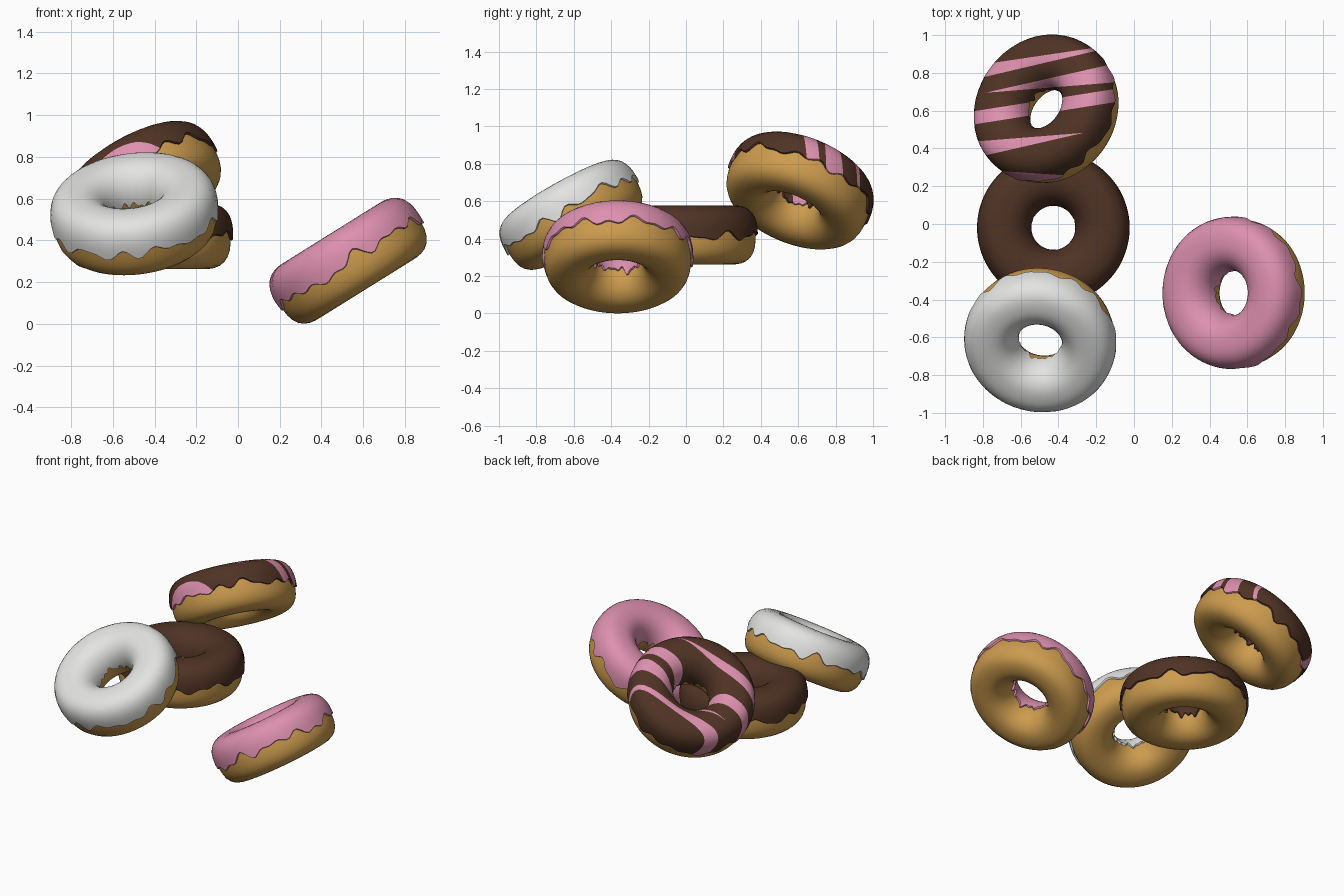
import bpy, bmesh, math, random
from mathutils import Vector

if "Cube" in bpy.data.objects:
    bpy.data.objects.remove(bpy.data.objects["Cube"])

R, A, B = 0.26, 0.132, 0.152      # ring radius, tube half width, tube half height
THICK = 0.012                     # icing thickness
NU = 112                          # steps around the ring


def material(name, rgb):
    m = bpy.data.materials.new(name)
    m.diffuse_color = (*rgb, 1)
    m.use_nodes = True
    m.node_tree.nodes["Principled BSDF"].inputs["Base Color"].default_value = m.diffuse_color
    return m


DOUGH = material("baked dough", (0.61, 0.33, 0.077))
PINK = material("pink icing", (0.73, 0.28, 0.43))
CHOC = material("chocolate icing", (0.08, 0.033, 0.018))
WHITE = material("white icing", (0.77, 0.77, 0.76))


def tube_point(u, t, grow):
    """Point on the ring: squarish outside, rounder towards the hole."""
    c, s = math.cos(t), math.sin(t)
    p = 2.7 if c > 0 else 2.1
    k = (abs(c) ** p + abs(s) ** p) ** (-1 / p)
    rho = R + (A + grow) * c * k
    return Vector((rho * math.cos(u), rho * math.sin(u), (B + grow) * s * k))


def drip_curve(rng, size):
    """Irregular periodic wave used for the lower edge of the icing."""
    waves = [(n, rng.uniform(0.5, 1), rng.uniform(0, 6.28)) for n in (3, 7, 11, 14, 19)]
    return lambda u: size * sum(a * math.sin(n * u + f) for n, a, f in waves) / 2


def grid_mesh(bm, rows, close):
    """Skin a ring of rows of points, optionally closing each row."""
    vs = [[bm.verts.new(p) for p in row] for row in rows]
    m = len(vs[0])
    for i in range(len(vs)):
        a, b = vs[i], vs[(i + 1) % len(vs)]
        for j in range(m if close else m - 1):
            k = (j + 1) % m
            bm.faces.new((a[j], b[j], b[k], a[k]))


def finish(bm, name, mats):
    bmesh.ops.recalc_face_normals(bm, faces=bm.faces[:])
    for f in bm.faces:
        f.smooth = True
    me = bpy.data.meshes.new(name)
    bm.to_mesh(me)
    bm.free()
    ob = bpy.data.objects.new(name, me)
    bpy.context.collection.objects.link(ob)
    for m in mats:
        me.materials.append(m)
    bpy.context.view_layer.objects.active = ob
    ob.select_set(True)
    bpy.ops.object.shade_smooth_by_angle(angle=math.radians(50))
    ob.select_set(False)


def donut(name, centre, up, mats, seed, stripes=()):
    rng = random.Random(seed)
    angles = [2 * math.pi * i / NU for i in range(NU)]

    # dough ring
    dough = bmesh.new()
    grid_mesh(dough, [[tube_point(u, 2 * math.pi * j / 32, 0) for j in range(32)]
                      for u in angles], True)

    # icing shell with dripping outer and inner edges
    outer, inner = drip_curve(rng, 0.17), drip_curve(rng, 0.14)
    rows = []
    for u in angles:
        t0 = 0.02 + outer(u)
        t1 = math.pi + 0.02 + inner(u)
        row = [tube_point(u, t0, -0.006), tube_point(u, t0 - 0.02, THICK * 0.6)]
        row += [tube_point(u, t0 + (t1 - t0) * j / 20, THICK) for j in range(21)]
        row += [tube_point(u, t1 + 0.02, THICK * 0.6), tube_point(u, t1, -0.006)]
        rows.append(row)
    icing = bmesh.new()
    grid_mesh(icing, rows, True)

    # tilt, then centre the bounding box on the target
    rot = Vector((0, 0, 1)).rotation_difference(Vector(up).normalized())
    verts = dough.verts[:] + icing.verts[:]
    for v in verts:
        v.co = rot @ v.co
    shift = Vector([c - (min(v.co[i] for v in verts) + max(v.co[i] for v in verts)) / 2
                    for i, c in enumerate(centre)])
    for v in verts:
        v.co += shift

    # stripes: cut along both edges of each band, then colour the faces between
    for x0, lo0, hi0, x1, lo1, hi1 in stripes:
        for ya, yb in ((lo0, lo1), (hi0, hi1)):
            bmesh.ops.bisect_plane(icing, geom=icing.verts[:] + icing.edges[:] + icing.faces[:],
                                   plane_co=(x0, ya, 0), plane_no=(ya - yb, x1 - x0, 0),
                                   dist=1e-5)
    for f in icing.faces:
        c = f.calc_center_median()
        for x0, lo0, hi0, x1, lo1, hi1 in stripes:
            k = (c.x - x0) / (x1 - x0)
            if lo0 + (lo1 - lo0) * k < c.y < hi0 + (hi1 - hi0) * k:
                f.material_index = 1

    finish(dough, name + "_dough", [DOUGH])
    finish(icing, name + "_icing", mats)


# stripe bands seen from above: x, low y, high y at each end
BANDS = [(-0.70, 0.80, 0.86, -0.23, 0.91, 0.93),
         (-0.72, 0.70, 0.71, -0.10, 0.75, 0.85),
         (-0.83, 0.53, 0.60, -0.10, 0.645, 0.715),
         (-0.80, 0.36, 0.44, -0.30, 0.475, 0.48),
         (-0.70, 0.00, 0.28, -0.25, 0.00, 0.25)]

donut("chocolate_donut", (-0.427, -0.02, 0.42), (0, 0, 1), [CHOC], 3)
donut("pink_donut", (0.527, -0.365, 0.302), (-0.53, 0, 0.85), [PINK], 5)
donut("white_donut", (-0.497, -0.615, 0.527), (-0.12, -0.49, 0.87), [WHITE], 8)
donut("striped_donut", (-0.465, 0.61, 0.657), (-0.47, 0.34, 0.81), [CHOC, PINK], 12, BANDS)
